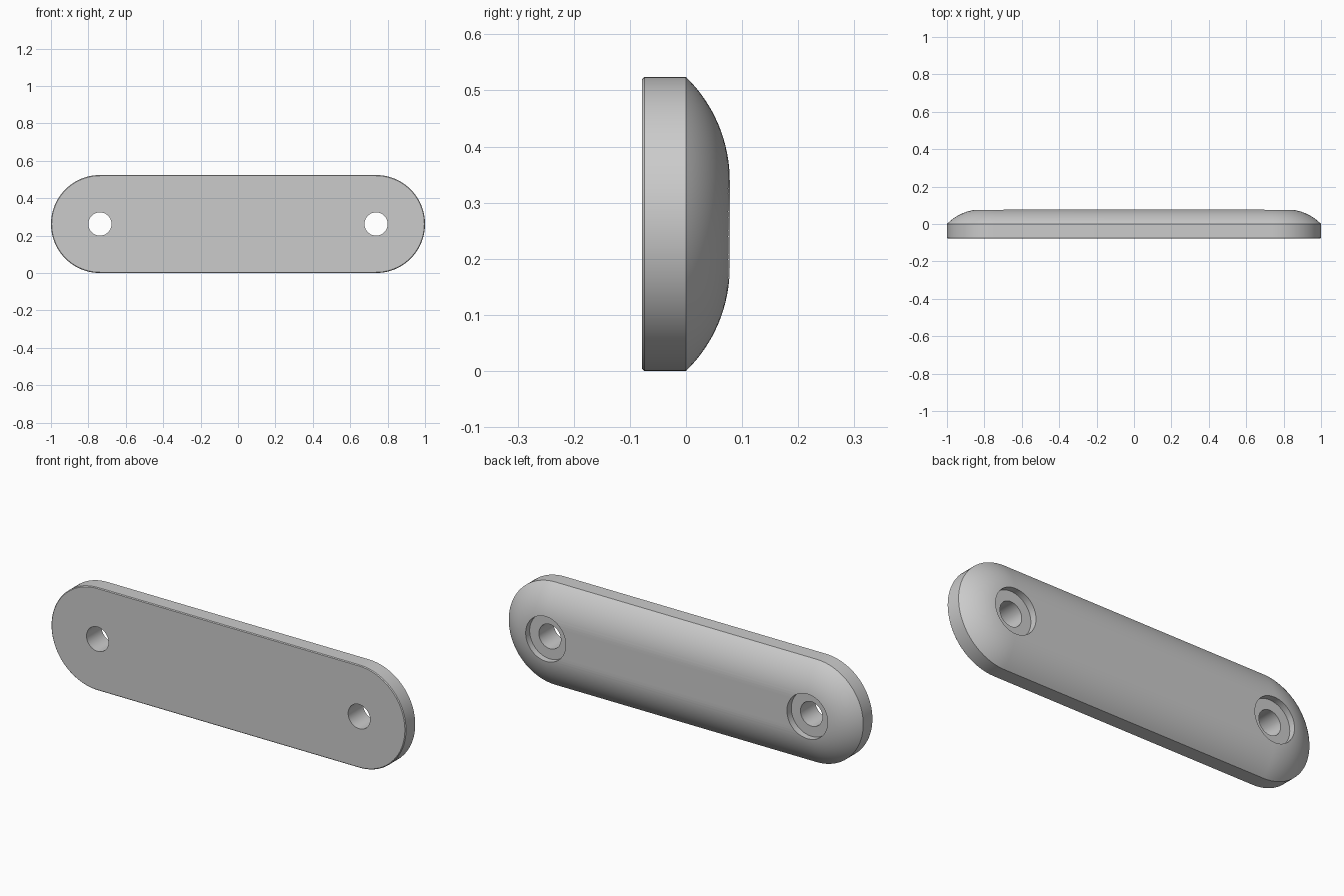
import bpy, bmesh
from math import pi, sin, cos, asin, hypot, radians
from mathutils import Vector

cube = bpy.data.objects.get("Cube")
if cube:
    bpy.data.objects.remove(cube, do_unlink=True)

R = 0.262            # end radius and half height
CX = 1 - R           # centre of each rounded end
T = 0.078            # half thickness
DOME = 0.185         # width of the rounded back shoulder
RIM = 0.004          # tiny front chamfer
HOLE, BORE, BORE_DEPTH = 0.062, 0.114, 0.035
SEG = 40

grey = bpy.data.materials.new("light grey")
grey.use_nodes = True
colour = (0.6, 0.6, 0.6, 1)
grey.diffuse_color = colour
grey.node_tree.nodes["Principled BSDF"].inputs["Base Color"].default_value = colour


def outline(bm, inset, y):
    """Ring of vertices along a slot shape, shrunk by inset."""
    r = R - inset
    ring = []
    for side in (1, -1):
        for i in range(SEG + 1):
            a = -pi / 2 + pi * i / SEG
            ring.append(bm.verts.new((side * (CX + r * cos(a)), y, R + side * r * sin(a))))
    return ring


# Plate body: front chamfer, straight wall, then a circular shoulder to the flat back
arc = (DOME ** 2 + T ** 2) / (2 * T)
sweep = asin(DOME / arc)
profile = [(RIM, -T), (0, -T + RIM), (0, 0)]
for i in range(1, 17):
    a = sweep * (1 - i / 16)
    profile.append((DOME - arc * sin(a), T - arc * (1 - cos(a))))

bm = bmesh.new()
rings = [outline(bm, d, y) for d, y in profile]
for low, high in zip(rings, rings[1:]):
    for i in range(len(low)):
        j = (i + 1) % len(low)
        bm.faces.new((low[i], low[j], high[j], high[i]))
bm.faces.new(rings[0])
bm.faces.new(rings[-1])
bmesh.ops.recalc_face_normals(bm, faces=bm.faces)
mesh = bpy.data.meshes.new("mounting_plate")
bm.to_mesh(mesh)
bm.free()
plate = bpy.data.objects.new("mounting_plate", mesh)
bpy.context.collection.objects.link(plate)
mesh.materials.append(grey)


def drill(name, x, radius, y0, y1):
    """Cut a round hole along y."""
    bpy.ops.mesh.primitive_cylinder_add(vertices=64, radius=radius, depth=y1 - y0,
                                        location=(x, (y0 + y1) / 2, R),
                                        rotation=(pi / 2, 0, 0))
    cutter = bpy.context.object
    cutter.name = name
    cutter.hide_render = True
    cutter.data.materials.append(grey)
    cut = plate.modifiers.new(name, 'BOOLEAN')
    cut.operation = 'DIFFERENCE'
    cut.solver = 'EXACT'
    cut.object = cutter
    bpy.ops.object.select_all(action='DESELECT')
    bpy.context.view_layer.objects.active = plate
    plate.select_set(True)
    bpy.ops.object.modifier_apply(modifier=cut.name)
    bpy.data.objects.remove(cutter, do_unlink=True)


# Screw holes with counterbores on the back
for x in (-CX, CX):
    drill("screw_hole", x, HOLE, -0.2, 0.2)
    drill("counterbore", x, BORE, T - BORE_DEPTH, 0.2)

bpy.ops.object.shade_smooth_by_angle(angle=radians(30))
